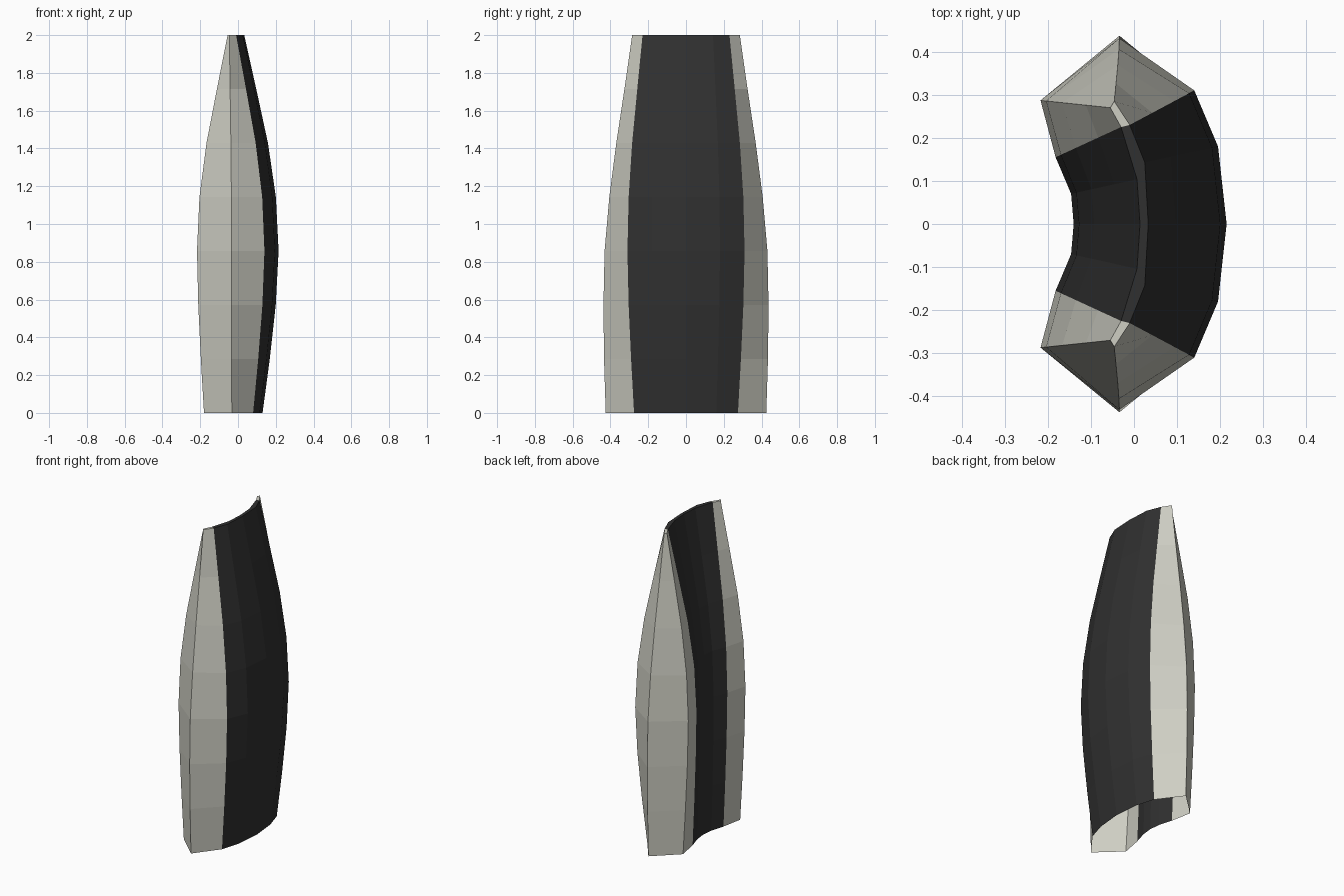
import bpy
import bmesh
from mathutils import Vector

if "Cube" in bpy.data.objects:
    bpy.data.objects.remove(bpy.data.objects["Cube"])

# Half cross-sections (x, y), outer middle -> tip -> inner middle
BASE = [(.13, 0), (.115, .16), (.08, .275), (-.033, .425),
        (-.18, .287), (-.155, .155), (-.13, .07), (-.122, 0)]
WIDE = [(.215, 0), (.195, .18), (.14, .31), (-.034, .43),
        (-.217, .287), (-.182, .155), (-.146, .07), (-.14, 0)]
TOP = [(.033, 0), (.025, .143), (-.01, .23), (-.046, .285),
       (-.055, .27), (-.03, .225), (.007, .104), (.014, 0)]

# Blend between sections at each of the eight levels
LEVELS = [(BASE, WIDE, 0), (BASE, WIDE, .45), (BASE, WIDE, .82), (WIDE, TOP, 0),
          (WIDE, TOP, .08), (WIDE, TOP, .31), (WIDE, TOP, .65), (WIDE, TOP, 1)]
TIP_Y = [.425, .434, .437, .431, .406, .369, .326, .285]


def ring(level):
    a, b, t = LEVELS[level]
    pts = [Vector((*p, 0)).lerp(Vector((*q, 0)), t) for p, q in zip(a, b)]
    pts[3].y = TIP_Y[level]
    for p in pts:
        p.z = level * 2 / 7
    return pts


def material(name, color):
    mat = bpy.data.materials.new(name)
    mat.diffuse_color = (*color, 1)
    mat.use_nodes = True
    mat.node_tree.nodes["Principled BSDF"].inputs["Base Color"].default_value = mat.diffuse_color
    return mat


def shell(name, strips, caps, mat):
    """Loft the chosen strips, cap the top, mirror front to back."""
    bm = bmesh.new()
    rows = [[bm.verts.new(p) for p in ring(i)] for i in range(8)]
    for lo, hi in zip(rows, rows[1:]):
        for s in strips:
            bm.faces.new((lo[s], lo[s + 1], hi[s + 1], hi[s]))
    for cap in caps:
        bm.faces.new([rows[-1][i] for i in cap])
    loose = [v for v in bm.verts if not v.link_faces]
    bmesh.ops.delete(bm, geom=loose, context='VERTS')
    mesh = bpy.data.meshes.new(name)
    bm.to_mesh(mesh)
    bm.free()
    mesh.materials.append(mat)
    obj = bpy.data.objects.new(name, mesh)
    bpy.context.collection.objects.link(obj)
    mod = obj.modifiers.new("mirror", 'MIRROR')
    mod.use_axis = (False, True, False)
    return obj


# Dark curved middle (outer and inner walls plus top strip), open underneath
shell("curved_panel", (0, 1, 5, 6), ((0, 1, 6, 7), (1, 2, 5, 6)),
      material("dark", (.03, .03, .03)))

# Pale pointed side edges
shell("side_edges", (2, 3, 4), ((2, 3, 4, 5),),
      material("pale_grey", (.62, .62, .55)))
